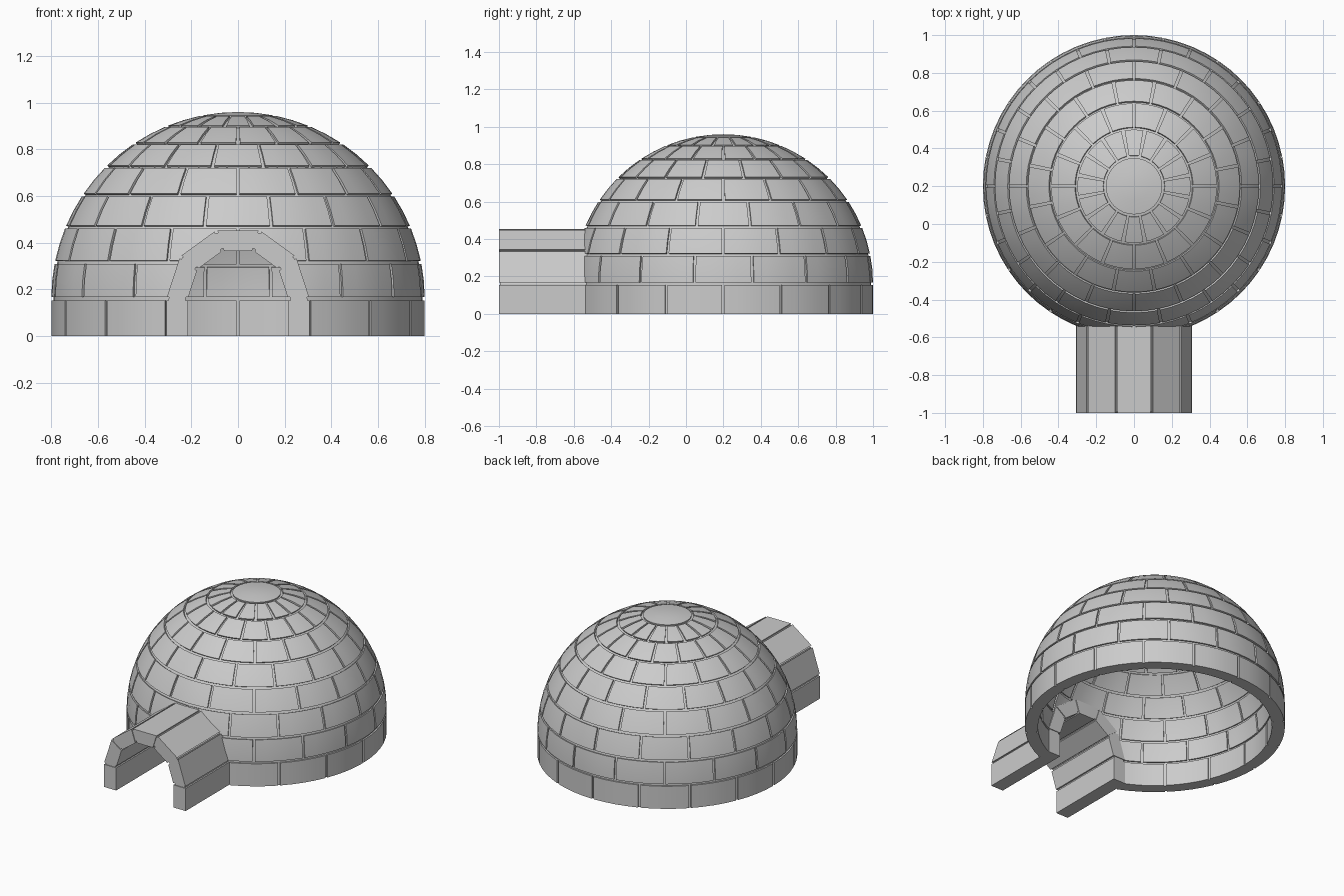
import bpy, bmesh
from math import sin, cos, pi, radians
from mathutils import Vector, Matrix

if "Cube" in bpy.data.objects:
    bpy.data.objects.remove(bpy.data.objects["Cube"])

CY, CZ = 0.2, 0.16            # dome centre (y) and springing height (z)
RO, RI = 0.80, 0.72           # dome wall radii
GAP, DEPTH = 0.007, 0.01      # half joint width, joint depth
N = 16                        # blocks per course
STEP = radians(11.25)         # height of a course as an angle


def finish(bm, name, smooth=True):
    bmesh.ops.remove_doubles(bm, verts=bm.verts, dist=1e-5)
    bmesh.ops.recalc_face_normals(bm, faces=bm.faces)
    me = bpy.data.meshes.new(name)
    bm.to_mesh(me)
    bm.free()
    ob = bpy.data.objects.new(name, me)
    bpy.context.collection.objects.link(ob)
    if smooth:
        select(ob)
        bpy.ops.object.shade_smooth_by_angle(angle=radians(20))
    return ob


def select(ob):
    bpy.ops.object.select_all(action='DESELECT')
    ob.select_set(True)
    bpy.context.view_layer.objects.active = ob


def arc(r, a, b, n):
    return [(r * cos(a + (b - a) * i / n), CZ + r * sin(a + (b - a) * i / n)) for i in range(n + 1)]


def sweep(bm, profile, a0, a1, n):
    """Turn a closed (radius, z) profile about the dome axis; cap it if not a full turn."""
    full = abs(a1 - a0 - 2 * pi) < 1e-6
    rings = []
    for i in range(n if full else n + 1):
        a = a0 + (a1 - a0) * i / n
        rings.append([bm.verts.new((r * sin(a), CY - r * cos(a), z)) for r, z in profile])
    m = len(profile)
    for i in range(n):
        p, q = rings[i], rings[(i + 1) % len(rings)]
        for j in range(m):
            k = (j + 1) % m
            if profile[j][0] < 1e-6 and profile[k][0] < 1e-6:
                continue      # edge lying on the axis
            bm.faces.new((p[j], p[k], q[k], q[j]))
    if not full:
        bm.faces.new(rings[0])
        bm.faces.new(rings[-1])


def prism(bm, pts, y0, y1):
    """Extrude an (x, z) outline along y."""
    a = [bm.verts.new((x, y0, z)) for x, z in pts]
    b = [bm.verts.new((x, y1, z)) for x, z in pts]
    bm.faces.new(a)
    bm.faces.new(b)
    for i in range(len(pts)):
        j = (i + 1) % len(pts)
        bm.faces.new((a[i], a[j], b[j], b[i]))


def arch(r):
    """Doorway outline: straight legs under a five-sided half round."""
    half = [(r * cos(i * pi / 5), CZ + r * sin(i * pi / 5)) for i in range(6)]
    return [(r, 0)] + half + [(-r, 0)]


# dome blocks: courses of 16, every other one shifted by half a block
bm = bmesh.new()
for c in range(8):
    lo, hi = (c - 1) * STEP, c * STEP
    lo, hi = c * STEP - STEP, c * STEP
    if c == 0:
        prof = [(RI, 0), (RO, 0), (RO, CZ - GAP), (RI, CZ - GAP)]
        rad = RO
    else:
        g = GAP / RO
        prof = arc(RO, lo + g, hi - g, 2) + arc(RI, hi - g, lo + g, 2)
        rad = RO * cos((lo + hi) / 2)
    for i in range(N):
        a = 2 * pi * (i + 0.5 * (c % 2)) / N
        sweep(bm, prof, a + GAP / rad, a + 2 * pi / N - GAP / rad, 4)
# round cap block
g = 7 * STEP + GAP / RO
prof = arc(RO, g, pi / 2, 2) + arc(RI, pi / 2, g, 2)
prof = [(0 if r < 1e-6 else r, z) for r, z in prof]
sweep(bm, prof, 0, 2 * pi, 32)
blocks = finish(bm, "dome_blocks")

# recessed shell behind the joints
bm = bmesh.new()
ro, ri = RO - DEPTH, RI + DEPTH
prof = [(ri, 0), (ro, 0)] + arc(ro, 0, pi / 2, 16) + arc(ri, pi / 2, 0, 16)
prof = [(0 if r < 1e-6 else r, z) for r, z in prof]
sweep(bm, prof, 0, 2 * pi, 64)
shell = finish(bm, "dome_joints")

# cut the doorway through the dome
bm = bmesh.new()
prism(bm, [(x, z if z > 0 else -0.1) for x, z in arch(0.29)], -1.2, -0.2)
cutter = finish(bm, "doorway_cutter", False)
cutter.hide_render = True
for ob in (blocks, shell):
    select(ob)
    mod = ob.modifiers.new("doorway", 'BOOLEAN')
    mod.operation, mod.solver, mod.object = 'DIFFERENCE', 'EXACT', cutter
    bpy.ops.object.modifier_apply(modifier=mod.name)
bpy.data.objects.remove(cutter)

# entrance tunnel blocks
TO, TI, Y0, Y1 = 0.307, 0.215, -1.0, -0.45
outer, inner = arch(TO), arch(TI)
bm = bmesh.new()
for i in range(7):
    o0, o1 = Vector(outer[i]), Vector(outer[i + 1])
    i0, i1 = Vector(inner[i]), Vector(inner[i + 1])
    d = (o1 - o0).normalized() * GAP
    s = d if i > 0 else d * 0      # no joint at the ground
    e = d if i < 6 else d * 0
    prism(bm, [o0 + s, o1 - e, i1 - e, i0 + s], Y0, Y1)
finish(bm, "tunnel_blocks", False)

# tunnel joints
bm = bmesh.new()
prism(bm, arch(TO - DEPTH) + arch(TI + DEPTH)[::-1], Y0 + 0.005, Y1 - 0.005)
finish(bm, "tunnel_joints", False)
